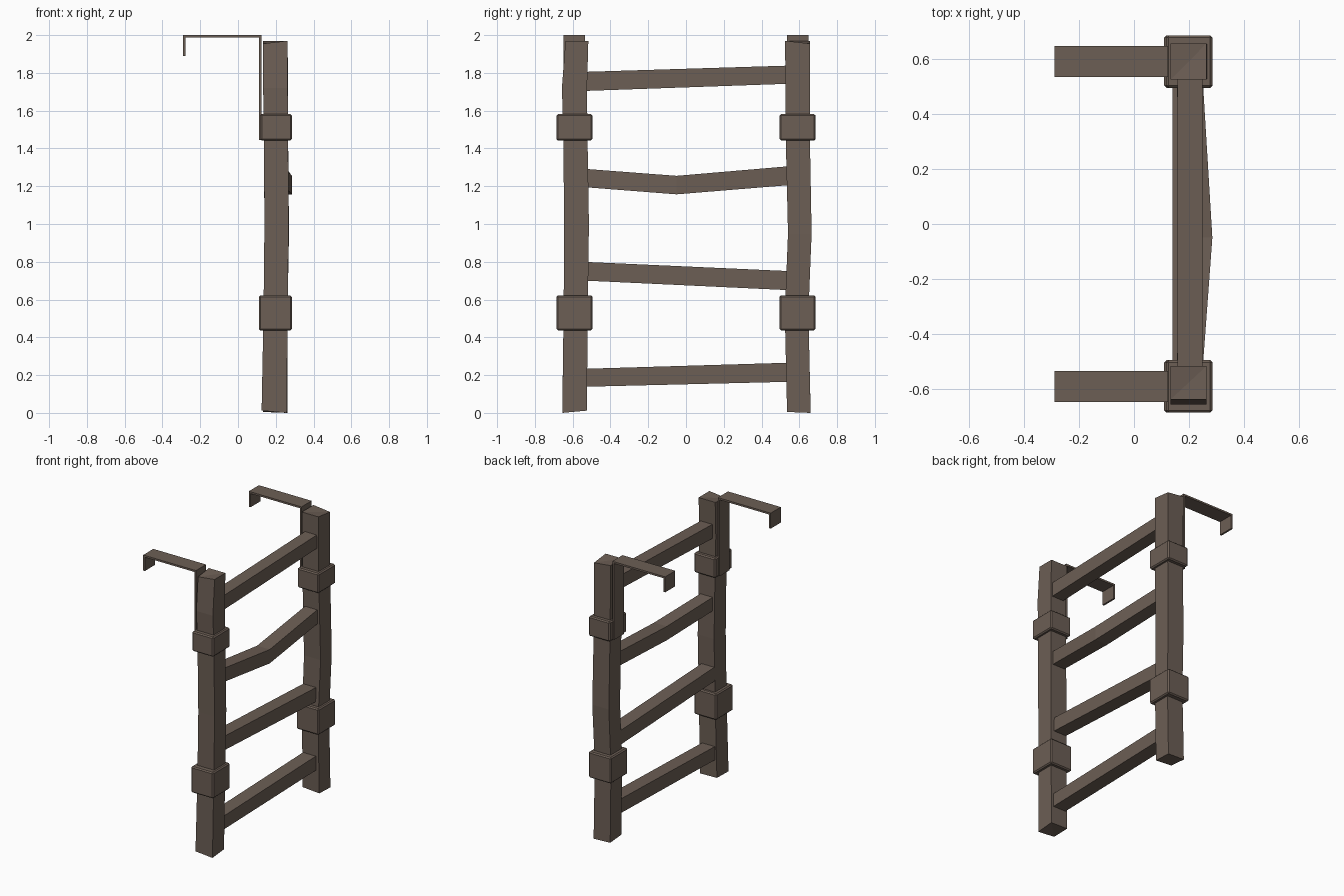
import bpy, bmesh

if "Cube" in bpy.data.objects:
    bpy.data.objects.remove(bpy.data.objects["Cube"])

wood = bpy.data.materials.new("weathered brown")
wood.diffuse_color = (0.15, 0.113, 0.09, 1)
wood.use_nodes = True
wood.node_tree.nodes["Principled BSDF"].inputs["Base Color"].default_value = wood.diffuse_color


def finish(name, bm):
    bmesh.ops.recalc_face_normals(bm, faces=bm.faces)
    me = bpy.data.meshes.new(name)
    bm.to_mesh(me)
    bm.free()
    me.materials.append(wood)
    ob = bpy.data.objects.new(name, me)
    bpy.context.collection.objects.link(ob)
    return ob


def loft(name, rings):
    """Skin a list of four-cornered rings and cap both ends."""
    bm = bmesh.new()
    vs = [[bm.verts.new(p) for p in r] for r in rings]
    for a, b in zip(vs, vs[1:]):
        for i in range(4):
            j = (i + 1) % 4
            bm.faces.new((a[i], a[j], b[j], b[i]))
    for end in (vs[0], vs[-1]):
        # cut caps into triangles, the end cuts are not quite flat
        bm.faces.new((end[0], end[1], end[2]))
        bm.faces.new((end[0], end[2], end[3]))
    return finish(name, bm)


def box(name, x0, x1, y0, y1, z0, z1, bevel=0.0):
    bm = bmesh.new()
    bmesh.ops.create_cube(bm, size=1)
    for v in bm.verts:
        v.co = ((x0 + x1) / 2 + v.co.x * (x1 - x0),
                (y0 + y1) / 2 + v.co.y * (y1 - y0),
                (z0 + z1) / 2 + v.co.z * (z1 - z0))
    if bevel:
        bmesh.ops.bevel(bm, geom=bm.edges[:], offset=bevel, segments=1, affect='EDGES')
    return finish(name, bm)


def post(name, stations, low, high):
    """stations: (z, x0, x1, y0, y1); low / high tilt the end corners."""
    rings = []
    for k, (z, x0, x1, y0, y1) in enumerate(stations):
        dz = low if k == 0 else high if k == len(stations) - 1 else (0,) * 4
        rings.append([(x, y, z + d) for (x, y), d in
                      zip(((x0, y0), (x1, y0), (x1, y1), (x0, y1)), dz)])
    return loft(name, rings)


# Crooked side posts
post("left_post", [(0.0, 0.125, 0.258, -0.655, -0.525),
                   (0.53, 0.135, 0.263, -0.648, -0.52),
                   (1.0, 0.14, 0.268, -0.645, -0.514),
                   (1.5, 0.137, 0.265, -0.65, -0.522),
                   (1.72, 0.133, 0.263, -0.657, -0.524),
                   (1.97, 0.133, 0.263, -0.638, -0.517)],
     (0.012, 0, 0.012, 0.015), (-0.015, 0, 0, 0))
post("right_post", [(0.0, 0.133, 0.263, 0.535, 0.66),
                    (0.53, 0.135, 0.262, 0.523, 0.648),
                    (0.95, 0.14, 0.27, 0.54, 0.665),
                    (1.5, 0.137, 0.265, 0.527, 0.655),
                    (1.97, 0.133, 0.263, 0.525, 0.656)],
     (0.015, 0.005, 0, 0.005), (0, 0, -0.015, 0))

# Rungs: stations are (y, x0, x1, z0, z1)
rungs = {
    "rung_1": [(-0.55, 0.14, 0.24, 0.138, 0.233), (0.56, 0.14, 0.24, 0.165, 0.266)],
    "rung_2": [(-0.55, 0.14, 0.24, 0.701, 0.80), (0.56, 0.14, 0.24, 0.649, 0.75)],
    "rung_3": [(-0.55, 0.152, 0.248, 1.196, 1.293), (-0.05, 0.185, 0.285, 1.157, 1.255),
               (0.56, 0.152, 0.248, 1.207, 1.307)],
    "rung_4": [(-0.55, 0.158, 0.25, 1.704, 1.805), (0.56, 0.158, 0.25, 1.743, 1.839)],
}
for name, st in rungs.items():
    loft(name, [[(x0, y, z0), (x1, y, z0), (x1, y, z1), (x0, y, z1)]
                for y, x0, x1, z0, z1 in st])

for side, s in (("left", -1), ("right", 1)):
    ya, yb = sorted((s * 0.495, s * 0.686))
    # Collars round the posts
    box(side + "_lower_collar", 0.11, 0.285, ya, yb, 0.437, 0.622, 0.008)
    box(side + "_upper_collar", 0.118, 0.285, ya, yb, 1.442, 1.582, 0.008)

    # Bent strap hook: an L-over profile extruded across y
    ya, yb = sorted((s * 0.535, s * 0.648))
    t = 0.013
    outer = [(0.124, 1.445), (0.124, 2.0), (-0.29, 2.0), (-0.29, 1.89)]
    inner = [(0.124 - t, 1.445), (0.124 - t, 2 - t), (-0.29 + t, 2 - t), (-0.29 + t, 1.89)]
    loft(side + "_hook", [[(o[0], ya, o[1]), (o[0], yb, o[1]),
                           (i[0], yb, i[1]), (i[0], ya, i[1])]
                          for o, i in zip(outer, inner)])
